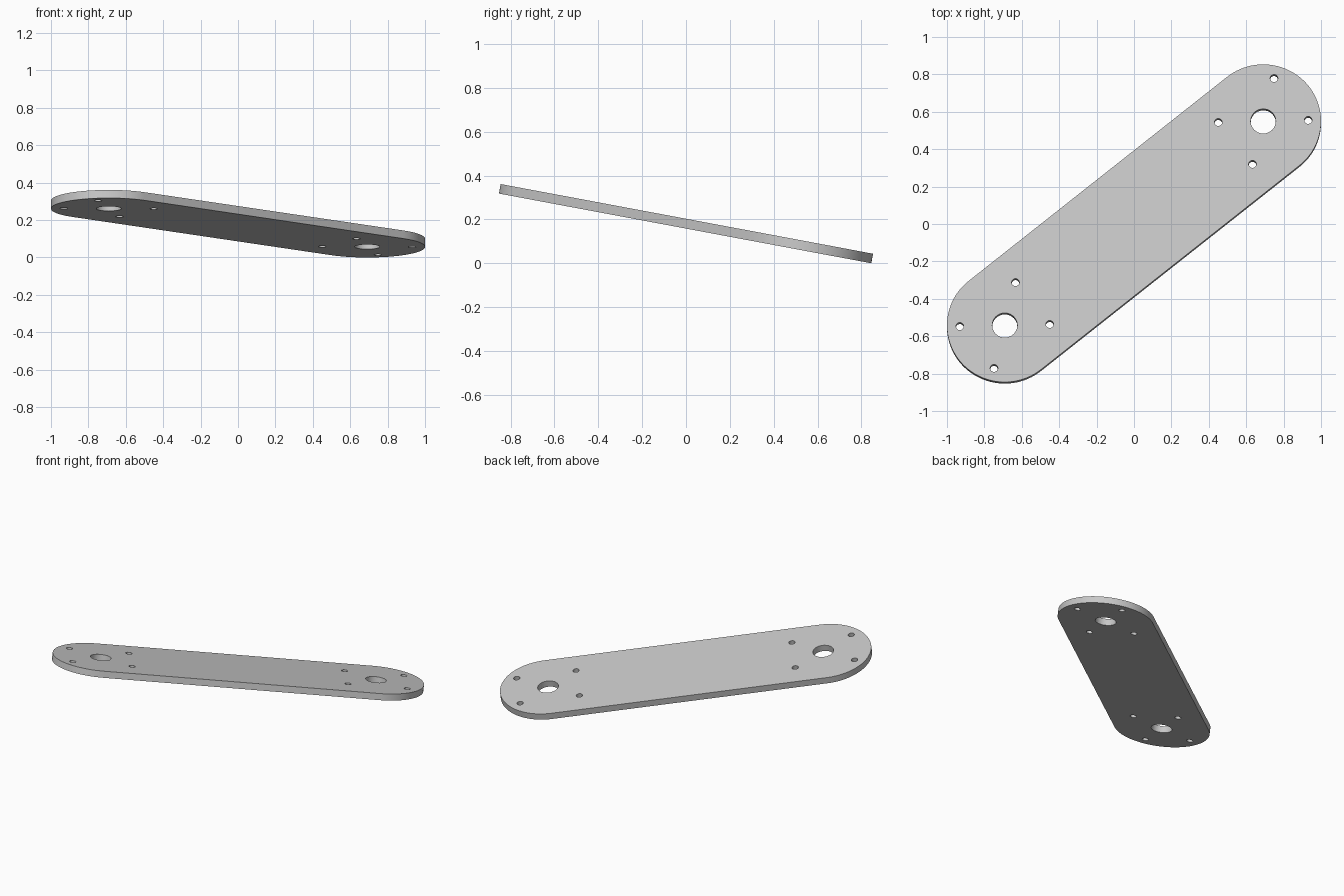
import bpy, bmesh, math
from mathutils import Matrix

if "Cube" in bpy.data.objects:
    bpy.data.objects.remove(bpy.data.objects["Cube"], do_unlink=True)

THICK = 0.044
TILT = math.radians(10.6)
END_X, END_Y = 0.691, 0.555            # centre of one rounded end, in the plate's plane
HALF = math.hypot(END_X, END_Y)        # half distance between the end centres
AXIS = math.atan2(END_Y, END_X)
R_END, R_HUB, R_BOLT = 0.309, 0.067, 0.0205
BOLT_U, BOLT_V = 0.191, 0.146          # bolt offsets along and across the plate


def arc(cx, cy, r, start, sweep, n):
    return [(cx + r * math.cos(start + sweep * i / n),
             cy + r * math.sin(start + sweep * i / n)) for i in range(n + 1)]


def circle(cx, cy, r, n):
    return arc(cx, cy, r, 0, math.tau, n)[:-1]


# Outline with rounded ends, then the hub and bolt holes at both ends
loops = [arc(HALF, 0, R_END, -math.pi / 2, math.pi, 48)
         + arc(-HALF, 0, R_END, math.pi / 2, math.pi, 48)]
for s in (-1, 1):
    loops.append(circle(s * HALF, 0, R_HUB, 48))
    for u in (-1, 1):
        for v in (-1, 1):
            loops.append(circle(s * HALF + u * BOLT_U, v * BOLT_V, R_BOLT, 24))

# Flat filled curve, extruded to the plate thickness
curve = bpy.data.curves.new("link_plate", "CURVE")
curve.dimensions = "2D"
curve.fill_mode = "BOTH"
curve.extrude = THICK / 2
for pts in loops:
    sp = curve.splines.new("POLY")
    sp.points.add(len(pts) - 1)
    for p, (x, y) in zip(sp.points, pts):
        p.co = (x, y, 0, 1)
    sp.use_cyclic_u = True
plate = bpy.data.objects.new("link_plate", curve)
bpy.context.collection.objects.link(plate)
bpy.ops.object.select_all(action="DESELECT")
plate.select_set(True)
bpy.context.view_layer.objects.active = plate
bpy.ops.object.convert(target="MESH")
plate = bpy.context.view_layer.objects.active

# Weld, turn to the diagonal, tilt down towards the back and stand on the ground
bm = bmesh.new()
bm.from_mesh(plate.data)
bmesh.ops.remove_doubles(bm, verts=bm.verts, dist=0.0001)
bmesh.ops.recalc_face_normals(bm, faces=bm.faces)
bm.transform(Matrix.Rotation(-TILT, 4, "X") @ Matrix.Rotation(AXIS, 4, "Z"))
low = min(v.co.z for v in bm.verts)
bm.transform(Matrix.Translation((0, 0, -low)))
bm.to_mesh(plate.data)
bm.free()
bpy.ops.object.shade_smooth_by_angle(angle=math.radians(30))

# Plain grey metal
grey = bpy.data.materials.new("grey_metal")
grey.use_nodes = True
colour = (0.58, 0.58, 0.58, 1)
grey.diffuse_color = colour
grey.node_tree.nodes["Principled BSDF"].inputs["Base Color"].default_value = colour
plate.data.materials.clear()
plate.data.materials.append(grey)
